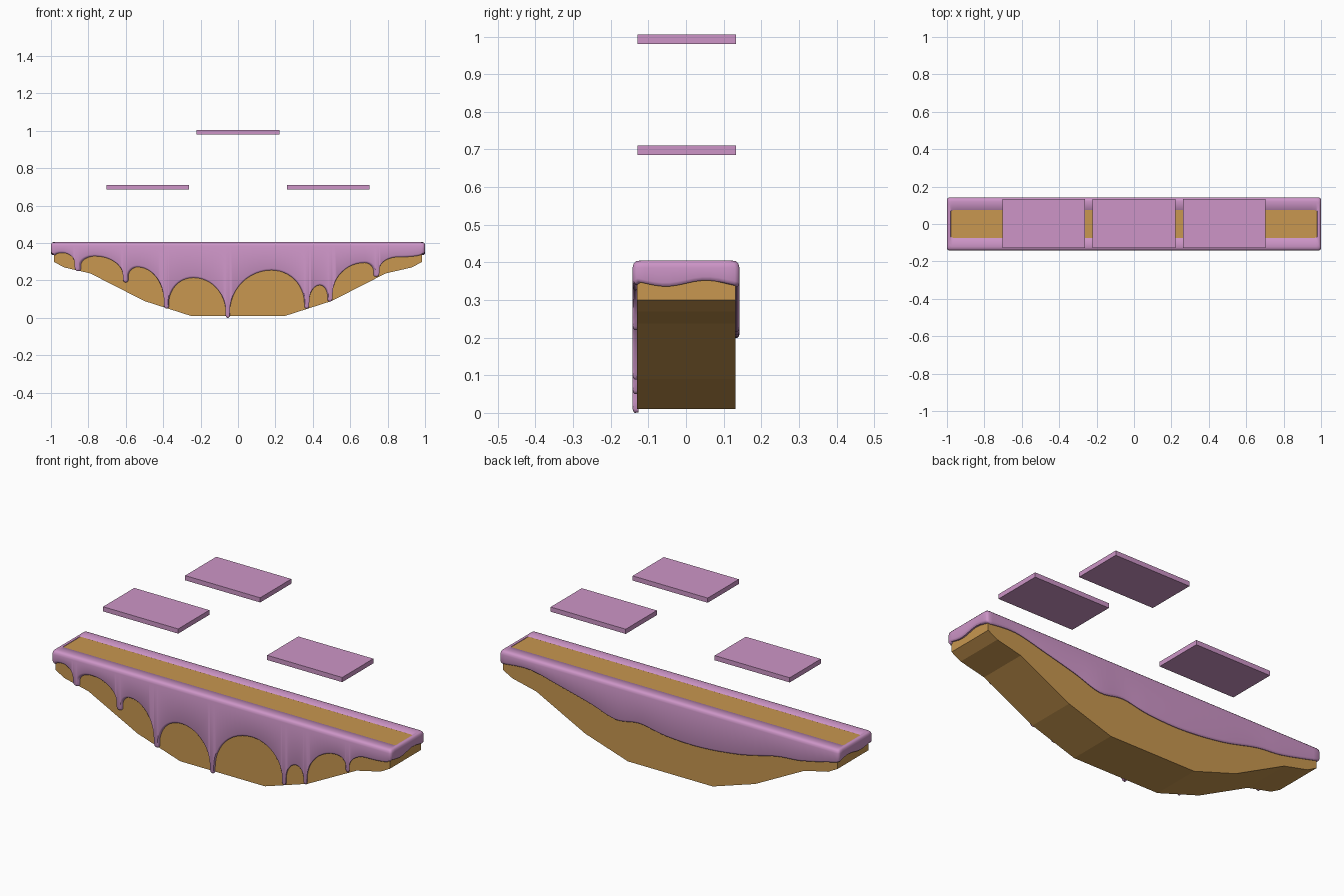
import bpy, bmesh, math

if "Cube" in bpy.data.objects:
    bpy.data.objects.remove(bpy.data.objects["Cube"])


def material(name, rgb):
    m = bpy.data.materials.new(name)
    m.diffuse_color = (*rgb, 1)
    m.use_nodes = True
    m.node_tree.nodes["Principled BSDF"].inputs["Base Color"].default_value = m.diffuse_color
    return m


BISCUIT = material("biscuit", (0.58, 0.31, 0.08))
ICING = material("icing", (0.61, 0.30, 0.57))


def make_object(name, verts, faces, mat):
    mesh = bpy.data.meshes.new(name)
    mesh.from_pydata(verts, [], faces)
    bm = bmesh.new()
    bm.from_mesh(mesh)
    bmesh.ops.recalc_face_normals(bm, faces=bm.faces)
    bm.to_mesh(mesh)
    bm.free()
    mesh.materials.append(mat)
    obj = bpy.data.objects.new(name, mesh)
    bpy.context.collection.objects.link(obj)
    return obj


# Biscuit base: mirrored faceted hull profile, extruded front to back
half = [(0.25, 0.01), (0.5, 0.09), (0.79, 0.238), (0.93, 0.27), (0.985, 0.30), (0.985, 0.40)]
profile = half + [(-x, z) for x, z in reversed(half)]
n = len(profile)
verts = [(x, y, z) for y in (-0.13, 0.132) for x, z in profile]
faces = [tuple(range(n)), tuple(range(n, 2 * n))]
faces += [(i, (i + 1) % n, n + (i + 1) % n, n + i) for i in range(n)]
make_object("biscuit_base", verts, faces, BISCUIT)

# Front icing edge: narrow drips (x, tip z) with arches (peak x, peak z) between them
W, Y, R = 1.0, 0.142, 0.012
drips = [(-0.862, 0.25), (-0.605, 0.19), (-0.385, 0.05), (-0.055, 0.0),
         (0.37, 0.05), (0.495, 0.088), (0.745, 0.22)]
arches = [(-0.945, 0.348), (-0.77, 0.33), (-0.54, 0.272), (-0.24, 0.215),
          (0.18, 0.255), (0.44, 0.175), (0.68, 0.295), (0.86, 0.325)]
D = 0.011


def arch(x0, z0, peak, x1, z1, steps=12):
    px, pz = peak
    out = []
    for i in range(2 * steps + 1):
        a = math.pi * i / (2 * steps)
        ex, ez = (x0, z0) if i <= steps else (x1, z1)
        out.append((px + (ex - px) * abs(math.cos(a)), ez + (pz - ez) * math.sin(a)))
    return out


front = []
for i, peak in enumerate(arches):
    x0, z0 = (drips[i - 1][0] + D, drips[i - 1][1] + 0.03) if i else (-W + R, 0.335)
    x1, z1 = (drips[i][0] - D, drips[i][1] + 0.03) if i < len(drips) else (W - R, 0.342)
    front += arch(x0, z0, peak, x1, z1)
    if i < len(drips):
        x, z = drips[i]
        front += [(x + D * math.sin(t), z + D * (1 - math.cos(t)))
                  for t in (-1.4, -0.9, -0.45, 0, 0.45, 0.9, 1.4)]

# Back icing edge: one gentle wavy sweep through a few points
back_pts = [(0.988, 0.335), (0.83, 0.345), (0.65, 0.305), (0.47, 0.26), (0.32, 0.215),
            (0.18, 0.232), (0.03, 0.207), (-0.18, 0.20), (-0.42, 0.225), (-0.63, 0.272),
            (-0.78, 0.288), (-0.988, 0.335)]


def smooth_path(pts, steps=5):
    p = [pts[0]] + pts + [pts[-1]]
    out = []
    for a, b, c, d in zip(p, p[1:], p[2:], p[3:]):
        for s in range(steps):
            t = s / steps
            out.append(tuple(0.5 * (2 * b[k] + (c[k] - a[k]) * t
                       + (2 * a[k] - 5 * b[k] + 4 * c[k] - d[k]) * t * t
                       + (3 * b[k] - a[k] - 3 * c[k] + d[k]) * t ** 3) for k in (0, 1)))
    return out + [pts[-1]]


def end_side(sign):
    cols = [(sign * (W - 0.3 * R), -Y + 0.3 * R, 0.341)]
    for i in range(13):
        y = -Y + R + 2 * (Y - R) * i / 12
        cols.append((sign * W, y, 0.344 + 0.008 * math.sin((y - 0.0) * 28)))
    cols.append((sign * (W - 0.3 * R), Y - 0.3 * R, 0.338))
    return cols if sign > 0 else cols[::-1]


# Icing: closed ring of columns, each swept over the rim and down to its lower edge
columns = [(x, -Y, z) for x, z in front] + end_side(1)
columns += [(x, Y, z) for x, z in smooth_path(back_pts)] + end_side(-1)
top_rows = [(0.022, 0.071, 0.397), (0.020, 0.066, 0.4025), (0.013, 0.022, 0.405),
            (0.007, 0.009, 0.403), (0.002, 0.003, 0.397), (0.0, 0.0, 0.386)]
lip_rows = [(0.0, 0.0, 0.010), (0.002, 0.002, 0.004), (0.006, 0.006, 0.0), (0.018, 0.016, 0.001)]
verts, faces = [], []
for x, y, z in columns:
    for dx, dy, h in top_rows:
        verts.append((x * (1 - dx / W), y * (1 - dy / Y), h))
    for dx, dy, h in lip_rows:
        verts.append((x * (1 - dx / W), y * (1 - dy / Y), z + h))
m, c = len(top_rows) + len(lip_rows), len(columns)
for i in range(c):
    a, b = i * m, (i + 1) % c * m
    faces += [(a + k, b + k, b + k + 1, a + k + 1) for k in range(m - 1)]
icing = make_object("dripping_icing", verts, faces, ICING)
bpy.context.view_layer.objects.active = icing
icing.select_set(True)
bpy.ops.object.shade_smooth_by_angle(angle=math.radians(45))

# Three floating wafer plates
for name, x, z in (("left_plate", -0.483, 0.698), ("top_plate", 0, 0.993), ("right_plate", 0.483, 0.698)):
    bpy.ops.mesh.primitive_cube_add(size=1, location=(x, 0.002, z))
    plate = bpy.context.object
    plate.name = name
    plate.scale = (0.442, 0.262, 0.025)
    plate.data.materials.append(ICING)
